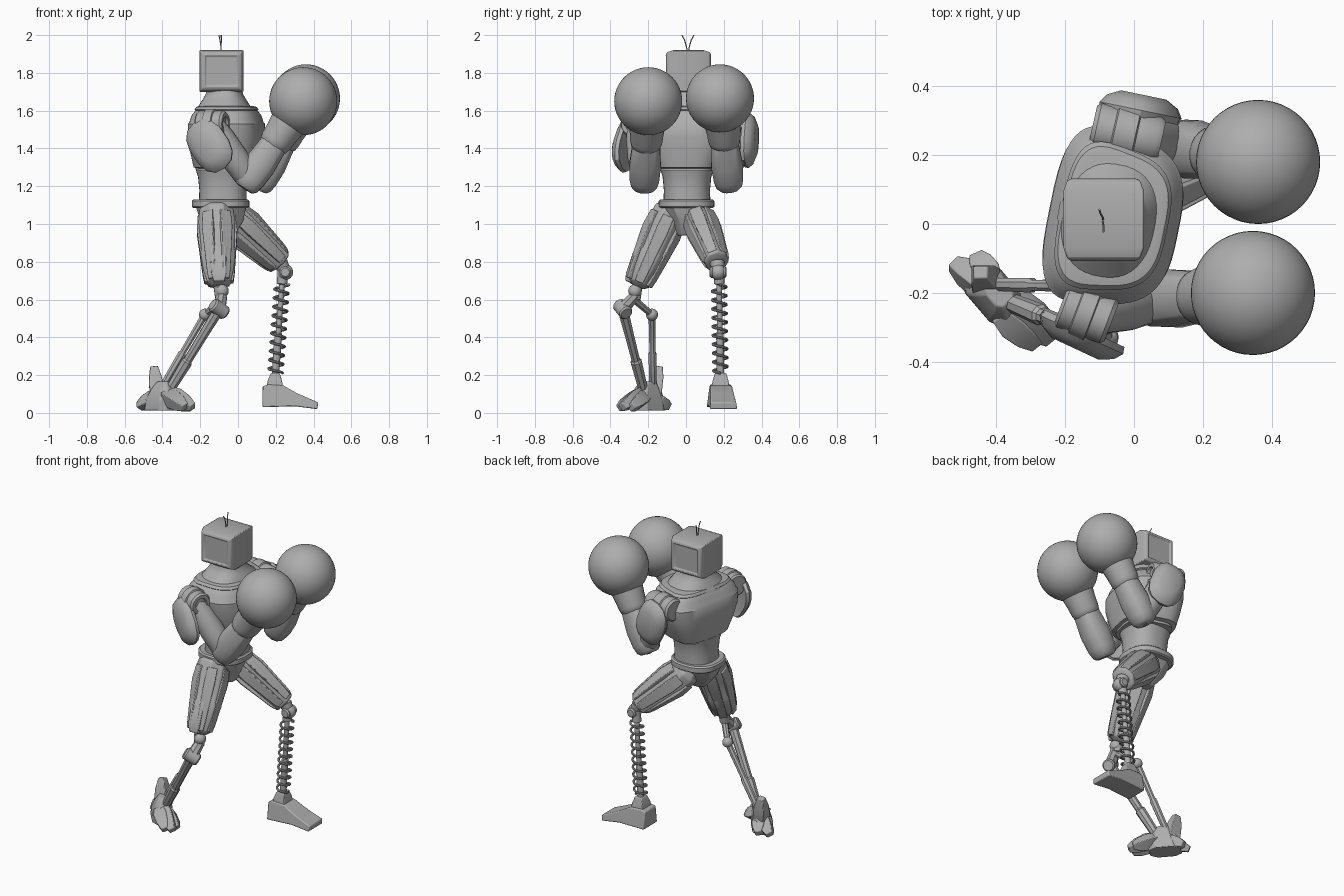
import bpy, bmesh, math
from mathutils import Vector as V

cube = bpy.data.objects.get("Cube")
if cube:
    bpy.data.objects.remove(cube, do_unlink=True)

GREY = (0.42, 0.42, 0.42, 1)
metal = bpy.data.materials.new("plain grey")
metal.use_nodes = True
metal.diffuse_color = GREY
for node in metal.node_tree.nodes:
    if node.type == 'BSDF_PRINCIPLED':
        node.inputs["Base Color"].default_value = GREY


def add(name, mesh, bevel=0, angle=35):
    ob = bpy.data.objects.new(name, mesh)
    bpy.context.scene.collection.objects.link(ob)
    mesh.materials.clear()
    mesh.materials.append(metal)
    mesh.shade_smooth()
    mesh.set_sharp_from_angle(angle=math.radians(angle))
    if bevel:
        mod = ob.modifiers.new("Bevel", 'BEVEL')
        mod.width, mod.segments = bevel, 2
        mod.limit_method = 'ANGLE'
    return ob


def from_bmesh(name, bm, bevel=0, angle=35):
    bmesh.ops.recalc_face_normals(bm, faces=bm.faces)
    mesh = bpy.data.meshes.new(name)
    bm.to_mesh(mesh)
    bm.free()
    return add(name, mesh, bevel, angle)


def loft(name, rings, u, v, n=32, power=2, taper=0, bevel=0, angle=35):
    """Skin over (centre, u radius, v radius) rings; n=4 gives a rectangle."""
    bm = bmesh.new()
    grow = math.sqrt(2) if n == 4 else 1
    loops = []
    for c, ru, rv in rings:
        loop = []
        for i in range(n):
            a = 2 * math.pi * (i + 0.5) / n
            ca, sa = math.cos(a), math.sin(a)
            ca = math.copysign(abs(ca) ** (2 / power), ca) * grow
            sa = math.copysign(abs(sa) ** (2 / power), sa) * grow
            loop.append(bm.verts.new(V(c) + V(u) * ru * ca + V(v) * rv * sa * (1 - taper * ca)))
        loops.append(loop)
    for p, q in zip(loops, loops[1:]):
        for i in range(n):
            j = (i + 1) % n
            bm.faces.new((p[i], p[j], q[j], q[i]))
    bm.faces.new(loops[0])
    bm.faces.new(loops[-1])
    return from_bmesh(name, bm, bevel, angle)


def frame(a, b, hint=(1, 0, 0)):
    w = (V(b) - V(a)).normalized()
    v = w.cross(V(hint)).normalized()
    return v.cross(w), v


def limb(name, a, b, profile, n=24, flat=1, hint=(1, 0, 0), **kw):
    """Turned shape along a to b from (fraction, radius) pairs."""
    u, v = frame(a, b, hint)
    rings = [(V(a).lerp(V(b), t), r, r * flat) for t, r in profile]
    return loft(name, rings, u, v, n, **kw)


def rod(name, a, b, r, r2=None, n=16):
    return limb(name, a, b, [(0, r), (1, r2 or r)], n)


def ball(name, c, r, seg=24):
    bm = bmesh.new()
    bmesh.ops.create_uvsphere(bm, u_segments=seg, v_segments=seg // 2, radius=r)
    bmesh.ops.translate(bm, verts=bm.verts, vec=V(c))
    return from_bmesh(name, bm)


def tube(name, pts, r):
    cu = bpy.data.curves.new(name, 'CURVE')
    cu.dimensions = '3D'
    cu.bevel_depth, cu.bevel_resolution = r, 2
    cu.use_fill_caps = True
    sp = cu.splines.new('POLY')
    sp.points.add(len(pts) - 1)
    for p, co in zip(sp.points, pts):
        p.co = (*co, 1)
    tmp = bpy.data.objects.new(name + "_path", cu)
    mesh = bpy.data.meshes.new_from_object(tmp)
    bpy.data.objects.remove(tmp)
    return add(name, mesh)


def strips(name, a, b, radius, flat, angles, width):
    """Raised armour strips along a limb."""
    u, v = frame(a, b)
    for k, deg in enumerate(angles):
        ang = math.radians(deg)
        out = (u * math.cos(ang) + v * math.sin(ang) * flat)
        side = (v * math.cos(ang) - u * math.sin(ang))
        rings = [(V(a).lerp(V(b), t) + out * radius * s, 0.014, width * s)
                 for t, s in ((0.1, 0.9), (0.3, 0.98), (0.85, 0.74), (0.95, 0.66))]
        loft(f"{name}_{k + 1}", rings, out.normalized(), side, 4, bevel=0.004)


# Torso, turned a little towards the front, with a ridge around the collar
FWD, ACROSS = V((0.98, -0.2, 0)), V((0.2, 0.98, 0))
body = [(1.28, .145, .15), (1.295, .145, .15), (1.30, .165, .178), (1.38, .18, .215),
        (1.46, .19, .243), (1.53, .188, .25), (1.54, .181, .243), (1.575, .17, .23),
        (1.60, .152, .203), (1.605, .157, .208), (1.62, .148, .195), (1.624, .132, .172)]
loft("chest", [((-0.058, 0.013, z), a, b) for z, a, b in body], FWD, ACROSS, 48, power=3.3, taper=0.13)
loft("waist", [((-0.08, 0.005, z), a, a * .98) for z, a in ((1.09, .128), (1.18, .125), (1.25, .132), (1.3, .148))],
     (1, 0, 0), (0, 1, 0), 40, power=2.4)
loft("neck", [((-0.072, 0.01, z), a, b) for z, a, b in
              ((1.59, .15, .19), (1.63, .13, .16), (1.66, .112, .12), (1.69, .096, .098), (1.73, .092, .094))],
     FWD, ACROSS, 40, power=2.4)
loft("belt", [((-0.092, 0.003, z), .15 + d, .145 + d)
              for z, d in ((1.085, -.006), (1.092, .003), (1.122, .003), (1.13, -.006))],
     (1, 0, 0), (0, 1, 0), 40, power=2.5)
loft("pelvis", [((-0.09, 0, 1.09), .14, .12), ((-0.085, 0, 1.02), .12, .07),
                ((-0.075, -0.01, 0.94), .06, .04)], (1, 0, 0), (0, 1, 0), 8, power=3, bevel=0.006)

# Head with a recessed panel on each broad face
head = [(-.1, .082), (-.109, .088), (-.1, .106), (-.068, .117),
        (.095, .117), (.126, .106), (.134, .088), (.124, .082)]
loft("head", [((-0.088, y, 1.81), r, r * 0.94) for y, r in head],
     (1, 0, 0), (0, 0, 1), 4, bevel=0.005)
for s in (-1, 1):
    tube("antenna", [(-0.09, 0.01, 1.9), (-0.09, 0.01 + s * .008, 1.94),
                     (-0.092 - s * .004, 0.01 + s * .018, 1.975), (-0.095 - s * .006, 0.01 + s * .032, 2.0)], 0.003)

# Arms: shoulder drum, shield, upper arm, forearm, ball glove
arms = {
    "front": dict(drum=((-0.21, -0.23, 1.53), (-0.065, -0.285, 1.53)), elbow=(0.06, -0.22, 1.23),
                  glove=(0.345, -0.2, 1.65), shield=(-0.155, -0.325, 1.415), out=(-0.42, -0.9, 0),
                  down=(0.25, 0, -0.3)),
    "back": dict(drum=((-0.12, 0.285, 1.54), (0.08, 0.24, 1.54)), elbow=(0.125, 0.225, 1.23),
                 glove=(0.36, 0.18, 1.665), shield=(0.02, 0.335, 1.445), out=(0.2, 0.97, 0),
                 down=(0.12, 0, -0.3)),
}
for side, p in arms.items():
    a, b = V(p["drum"][0]), V(p["drum"][1])
    mid = (a + b) / 2
    limb(side + "_shoulder_drum", a, b, [(0, .06), (.06, .07), (.3, .07), (.32, .078), (.62, .078),
         (.64, .07), (.92, .07), (1, .06), (1, .04), (.92, .036)], 28, hint=(0, 0, 1))
    rod(side + "_shoulder_axle", mid, (-0.07, 0.02, 1.5), 0.06)
    elbow, glove = V(p["elbow"]), V(p["glove"])
    limb(side + "_upper_arm", mid, elbow, [(0, .06), (.25, .07), (.6, .074), (.9, .066), (1.1, .045)])
    limb(side + "_forearm", elbow, glove, [(-.1, .052), (-.06, .07), (.02, .08), (.2, .086),
                                           (.45, .075)], 12, power=2.4, bevel=0.006)
    limb(side + "_glove_cuff", elbow, glove, [(.42, .066), (.45, .08), (.5, .086), (.6, .09), (.68, .096), (.78, .1)])
    ball(side + "_glove", glove, 0.18, 48)
    out, down = V(p["out"]).normalized(), V(p["down"])
    down = (down - out * down.dot(out)).normalized()
    loft(side + "_shoulder_shield",
         [(V(p["shield"]) + out * d, w, h) for d, w, h in
          ((-.02, .085, .12), (-.025, .105, .145), (-.005, .11, .15), (.02, .095, .13), (.04, .06, .085))],
         out.cross(down), down, 14, power=2.5, angle=30)

# Claw leg: armoured thigh, knee guard, knee, two shin rods
hip, knee = (-0.115, -0.075, 1.08), (-0.1, -0.26, 0.67)
thigh_profile = [(-.05, .06), (.02, .095), (.2, .105), (.55, .094), (.58, .1), (.8, .088), (.95, .07), (1, .04)]
limb("claw_thigh", hip, knee, thigh_profile, 8, bevel=0.006)
strips("claw_thigh_plate", hip, knee, 0.095, 1, (0, 60, 120, 180, 240, 300), 0.034)
limb("claw_knee_guard", (-0.105, -0.235, 0.84), (-0.1, -0.295, 0.69),
     [(0, .03), (.15, .042), (.75, .04), (1, .028)], 4, bevel=0.005)
rod("claw_knee_post", knee, (-0.09, -0.27, 0.6), 0.03)
ball("claw_knee_ball", (-0.085, -0.27, 0.645), 0.036)
pivot, heel = V((-0.1, -0.335, 0.55)), V((-0.175, -0.18, 0.52))
rod("shin_bracket", (-0.085, -0.265, 0.625), pivot, 0.03, 0.036, n=8)
limb("shin_drum", pivot + V((-.035, -.02, .025)), pivot + V((.035, .02, -.025)),
     [(0, .03), (.1, .038), (.9, .038), (1, .03)], hint=(0, 0, 1))
rod("shin_link", (-0.085, -0.275, 0.6), heel, 0.02, 0.018, n=8)
ball("shin_link_joint", heel, 0.032)
limb("main_shin_rod", pivot, (-0.375, -0.22, 0.1), [(0, .03), (.3, .026), (.6, .024), (.62, .032), (1, .026)], 8)
limb("rear_shin_rod", heel, (-0.41, -0.175, 0.12), [(0, .02), (.5, .017), (.52, .023), (1, .02)], 8)

# Claw foot: faceted blocks with toes, spurs and a raised heel
loft("claw_foot_body", [((-0.41, -0.2, .012), .1, .065), ((-0.405, -0.205, .07), .1, .065),
                        ((-0.395, -0.205, .13), .07, .05), ((-0.39, -0.2, .165), .04, .035)],
     (0.65, -0.76, 0), (0.76, 0.65, 0), 8, power=3, bevel=0.004, angle=20)
claws = {"outer_toe": ((-0.37, -0.27, .085), (-0.28, -0.35, .03)),
         "middle_toe": ((-0.35, -0.25, .095), (-0.24, -0.335, .03)),
         "inner_toe": ((-0.35, -0.23, .08), (-0.24, -0.29, .03)),
         "long_spur": ((-0.43, -0.18, .08), (-0.525, -0.115, .035)),
         "short_spur": ((-0.42, -0.16, .07), (-0.46, -0.09, .035)),
         "heel_fin": ((-0.425, -0.17, .08), (-0.445, -0.14, .245))}
for name, (a, b) in claws.items():
    limb(name, a, b, [(-.2, .03), (.2, .04), (.65, .034), (1, .02)], 4, flat=0.9, bevel=0.004, angle=20)

# Spring leg: fluted thigh, ball knee, coil over a rod
hip, knee = (-0.05, 0.06, 1.05), (0.225, 0.165, 0.795)
limb("spring_thigh", hip, knee, [(-.1, .06), (0, .095), (.2, .1), (.8, .084), (.98, .077), (1, .06)],
     8, flat=0.85, bevel=0.006)
strips("spring_thigh_plate", hip, knee, 0.094, 0.85, range(0, 360, 60), 0.036)
ball("spring_knee_ball", (0.25, 0.17, 0.745), 0.042)
limb("spring_knee_drum", (0.25, 0.125, 0.745), (0.25, 0.215, 0.745), [(0, .022), (.08, .03), (.92, .03), (1, .022)])
rod("spring_knee_post", knee, (0.25, 0.17, 0.745), 0.04, 0.03)
top, base = V((0.235, 0.175, 0.71)), V((0.197, 0.183, 0.19))
limb("spring_core", top, base, [(-.05, .028), (.05, .028), (.06, .015), (.55, .015), (.56, .02), (1, .02)])
turns, steps = 10, 18
coil = []
for i in range(turns * steps + 1):
    t = i / (turns * steps)
    a = 2 * math.pi * i / steps
    coil.append(top.lerp(base, 0.06 + 0.9 * t) + V((math.cos(a), math.sin(a), 0)) * 0.038)
tube("coil_spring", coil, 0.007)

# Spring foot: wedge with a sloping toe and an ankle block
bm = bmesh.new()
side = [(.13, .03), (.13, .14), (.16, .15), (.24, .145), (.31, .105), (.425, .055), (.42, .02), (.3, .035)]
rows = [[bm.verts.new((x, 0.185 + 0.06 * (x - .2) + s * (0.075 - 0.13 * z), z)) for x, z in side] for s in (-1, 1)]
for row in rows:
    bm.faces.new(row)
for i in range(len(side)):
    j = (i + 1) % len(side)
    bm.faces.new((rows[0][i], rows[0][j], rows[1][j], rows[1][i]))
from_bmesh("spring_foot", bm, 0.006)
loft("spring_ankle", [((.195, .183, .12), .045, .05), ((.195, .183, .17), .038, .042),
                      ((.197, .183, .21), .024, .03)], (1, 0, 0), (0, 1, 0), 4, bevel=0.004)
